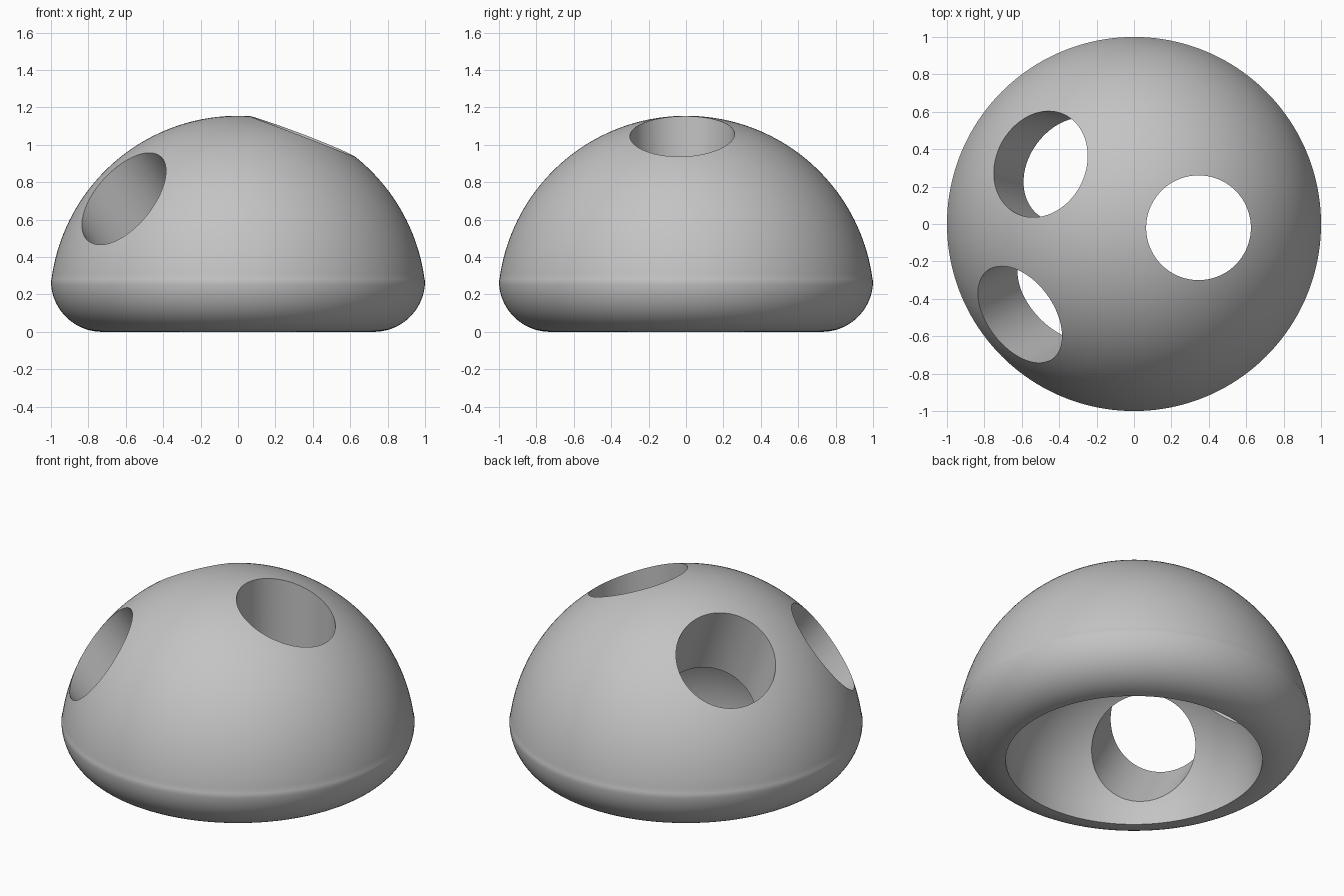
import bpy, bmesh
from math import sin, cos, pi, asin, sqrt, radians
from mathutils import Vector

cube = bpy.data.objects.get("Cube")
if cube:
    bpy.data.objects.remove(cube, do_unlink=True)

SEGMENTS = 160
SPHERE_R, SPHERE_Z = 1.006, 0.149   # outer dome sphere
FILLET = 0.273                      # rounded lower edge
CAVITY_R = 0.727                    # hemispherical hollow


def arc(cx, cz, r, start, end, steps):
    """Points of an arc in the XZ plane."""
    return [Vector((cx + r * cos(a), 0, cz + r * sin(a)))
            for a in (start + (end - start) * i / steps for i in range(steps + 1))]


def activate(obj):
    bpy.ops.object.select_all(action='DESELECT')
    obj.select_set(True)
    bpy.context.view_layer.objects.active = obj


def make_object(name, bm):
    mesh = bpy.data.meshes.new(name)
    bm.to_mesh(mesh)
    bm.free()
    obj = bpy.data.objects.new(name, mesh)
    bpy.context.collection.objects.link(obj)
    return obj


def revolve(name, points):
    bm = bmesh.new()
    verts = [bm.verts.new(p) for p in points]
    edges = [bm.edges.new(pair) for pair in zip(verts, verts[1:])]
    bmesh.ops.spin(bm, geom=verts + edges, cent=(0, 0, 0), axis=(0, 0, 1),
                   angle=2 * pi, steps=SEGMENTS)
    bmesh.ops.remove_doubles(bm, verts=bm.verts, dist=0.0001)
    bmesh.ops.recalc_face_normals(bm, faces=bm.faces)
    return make_object(name, bm)


def tube_cutter(name, centre, axis, radius):
    """Cylinder along the axis, reaching out of the shell and into the hollow."""
    bm = bmesh.new()
    bmesh.ops.create_cone(bm, cap_ends=True, segments=96, radius1=radius,
                          radius2=radius, depth=1.25)
    obj = make_object(name, bm)
    axis = Vector(axis).normalized()
    obj.rotation_mode = 'QUATERNION'
    obj.rotation_quaternion = axis.to_track_quat('Z', 'Y')
    obj.location = Vector(centre) - axis * 0.125
    obj.hide_render = True
    return obj


# Grey shell material
grey = bpy.data.materials.new("grey")
grey.use_nodes = True
grey.diffuse_color = (0.55, 0.55, 0.55, 1)
bsdf = next(n for n in grey.node_tree.nodes if n.type == 'BSDF_PRINCIPLED')
bsdf.inputs["Base Color"].default_value = grey.diffuse_color

# Hollow dome: sphere top, rounded lower edge, hemispherical cavity
join = asin((FILLET + 0.007 - SPHERE_Z) / SPHERE_R)
profile = arc(0, SPHERE_Z, SPHERE_R, pi / 2, join, 48)
profile += arc(CAVITY_R, FILLET, FILLET, 0, -pi / 2, 20)
profile += arc(0, 0, CAVITY_R, 0, pi / 2, 40)[1:]
dome = revolve("dome_shell", profile)
dome.data.materials.append(grey)

# Three round holes through the shell
holes = [
    ("top_hole", (0.345, -0.02, 1.045), (0, 0, 1), 0.28),
    ("back_hole", (-0.5, 0.32, 0.91), (-0.36, 0.07, 0.93), 0.29),
    ("front_hole", (-0.61, -0.485, 0.715), (-0.55, -0.27, 0.79), 0.29),
]
for name, centre, axis, radius in holes:
    cutter = tube_cutter(name, centre, axis, radius)
    activate(dome)
    mod = dome.modifiers.new(name, 'BOOLEAN')
    mod.operation = 'DIFFERENCE'
    mod.solver = 'EXACT'
    mod.object = cutter
    bpy.ops.object.modifier_apply(modifier=mod.name)
    bpy.data.objects.remove(cutter, do_unlink=True)

activate(dome)
bpy.ops.object.shade_smooth_by_angle(angle=radians(30))
